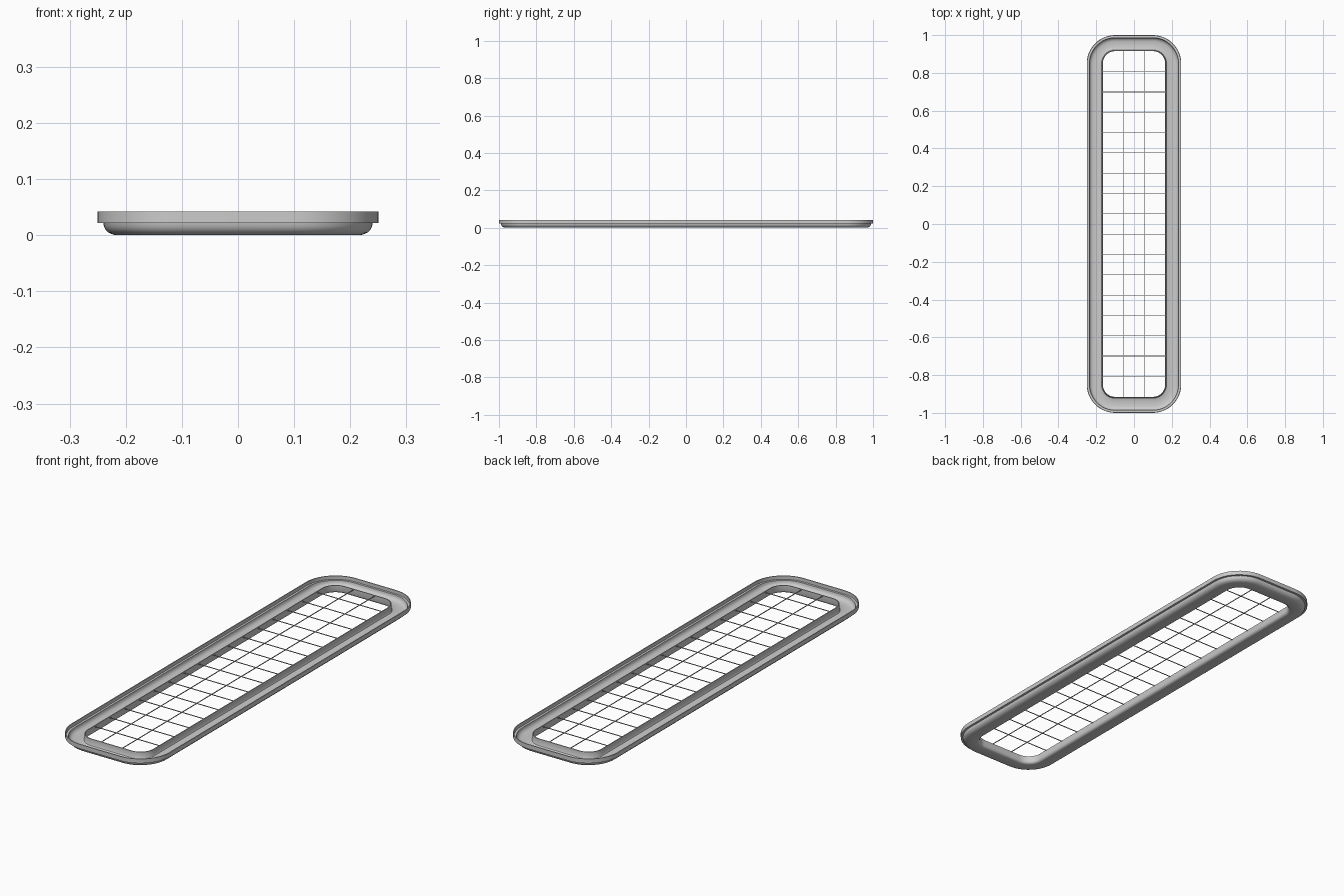
import bpy, bmesh, math

if "Cube" in bpy.data.objects:
    bpy.data.objects.remove(bpy.data.objects["Cube"])

HX, HY, R = 0.25, 1.0, 0.15      # outer half sizes and corner radius
SEG = 12


def ring(d):
    """Rounded rectangle outline, inset by d."""
    r, pts = R - d, []
    for k, (sx, sy) in enumerate([(1, 1), (-1, 1), (-1, -1), (1, -1)]):
        for i in range(SEG + 1):
            a = math.radians(90 * (k + i / SEG))
            pts.append((sx * (HX - R) + r * math.cos(a),
                        sy * (HY - R) + r * math.sin(a)))
    return pts


def finish(bm, name):
    bmesh.ops.recalc_face_normals(bm, faces=bm.faces[:])
    me = bpy.data.meshes.new(name)
    bm.to_mesh(me)
    bm.free()
    ob = bpy.data.objects.new(name, me)
    bpy.context.collection.objects.link(ob)
    return ob


# Channel frame: closed cross-section (inset, height) swept round the outline
profile = [(0, .042), (0, .022), (.010, .022), (.011, .016), (.014, .010),
           (.019, .005), (.025, .002), (.032, 0), (.073, 0), (.079, .002),
           (.083, .006), (.085, .012), (.085, .036), (.081, .036),
           (.081, .013), (.078, .007), (.072, .004), (.033, .004),
           (.024, .007), (.018, .012), (.015, .018), (.014, .026),
           (.004, .026), (.004, .042)]
bm = bmesh.new()
rings = [[bm.verts.new((x, y, z)) for x, y in ring(d)] for d, z in profile]
n = len(rings[0])
for j, a in enumerate(rings):
    b = rings[(j + 1) % len(rings)]
    for i in range(n):
        k = (i + 1) % n
        bm.faces.new((a[i], a[k], b[k], b[i]))
frame = finish(bm, "channel_frame")
bpy.context.view_layer.objects.active = frame
frame.select_set(True)
bpy.ops.object.shade_smooth_by_angle(angle=math.radians(35))

# Wire grid across the opening
T, Z, STEP = 0.003, 0.034, 0.1075
bm = bmesh.new()


def bar(x, y, lx, ly):
    vs = bmesh.ops.create_cube(bm, size=1)["verts"]
    bmesh.ops.scale(bm, vec=(lx, ly, T), verts=vs)
    bmesh.ops.translate(bm, vec=(x, y, Z), verts=vs)


for i in range(-8, 8):
    bar(0, (i + 0.5) * STEP, 0.334, T)
for s in (-1, 1):
    bar(s * STEP / 2, 0, T, 1.834)
finish(bm, "wire_grid")
